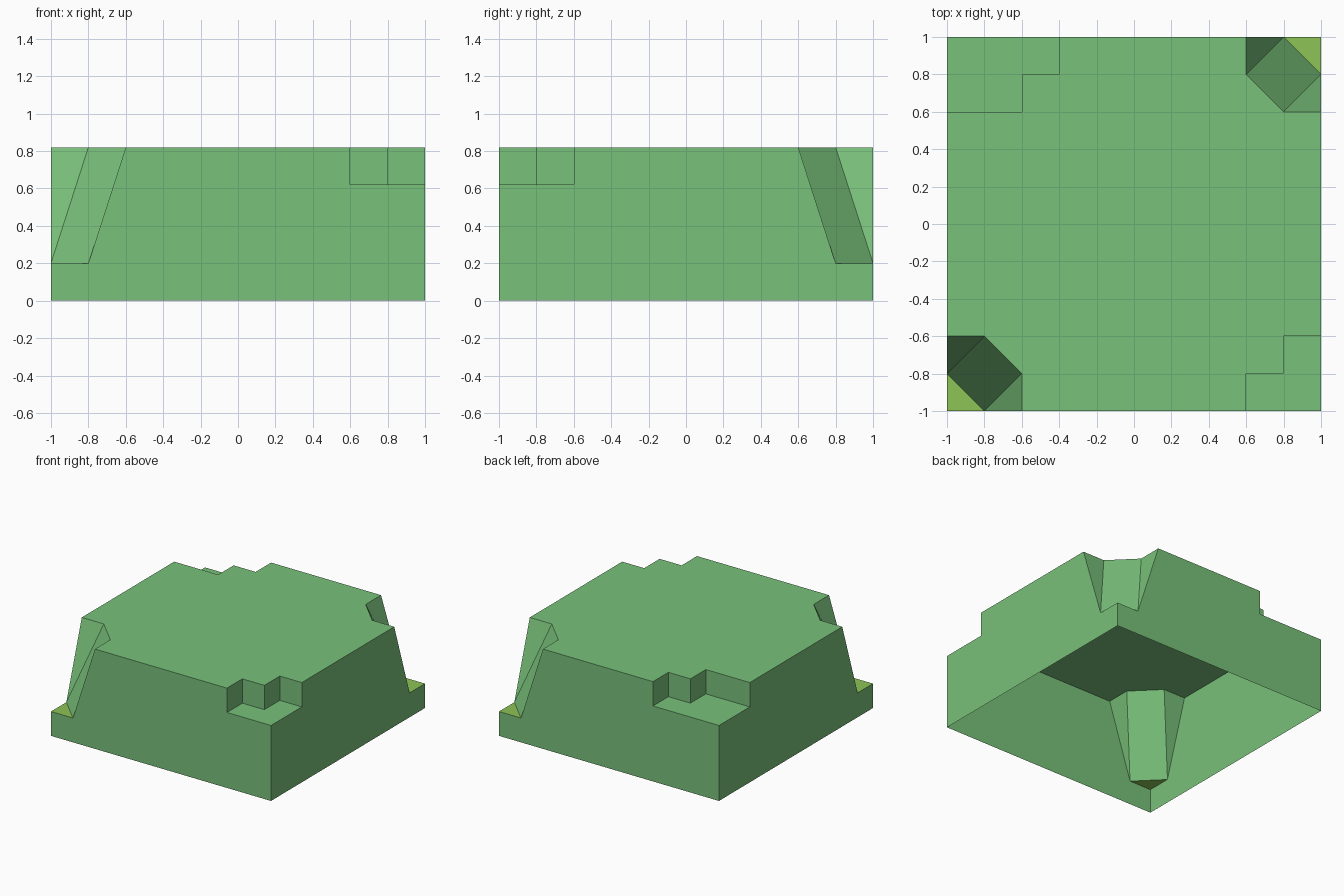
import bpy
import bmesh

cube = bpy.data.objects.get("Cube")
if cube:
    bpy.data.objects.remove(cube)

TOP, LEDGE, FOOT = 0.82, 0.62, 0.2


def make_material(name, colour):
    mat = bpy.data.materials.new(name)
    mat.use_nodes = True
    mat.diffuse_color = colour
    mat.node_tree.nodes["Principled BSDF"].inputs["Base Color"].default_value = colour
    return mat


bm = bmesh.new()


def face(points, material=0):
    f = bm.faces.new([bm.verts.new(p) for p in points])
    f.material_index = material


def wall(place, ledge_width):
    """Side wall running from a sloped corner (t=-1) to a ledge corner (t=1)."""
    inner = 1 - ledge_width
    profile = [(-1, 0), (1, 0), (1, LEDGE), (inner, LEDGE), (inner, TOP),
               (-0.6, TOP), (-0.8, FOOT), (-1, FOOT)]
    face([place(t, z) for t, z in profile])


def ledge(steps, corner):
    """Sunken stepped ledge: a flat floor and upright risers."""
    face([(x, y, LEDGE) for x, y in steps + [corner]])
    for (ax, ay), (bx, by) in zip(steps, steps[1:]):
        face([(ax, ay, LEDGE), (bx, by, LEDGE), (bx, by, TOP), (ax, ay, TOP)])


def sloped_corner(s):
    """Corner cut with a sloping middle, two side triangles and a small foot."""
    a, b = (s, 0.8 * s, FOOT), (0.8 * s, s, FOOT)
    c, d = (0.8 * s, 0.6 * s, TOP), (0.6 * s, 0.8 * s, TOP)
    face([a, c, d, b])
    face([a, (s, 0.6 * s, TOP), c])
    face([b, d, (0.6 * s, s, TOP)])
    face([a, b, (s, s, FOOT)], 1)


# Four side walls; the underside stays open
wall(lambda t, z: (t, -1, z), 0.4)
wall(lambda t, z: (-1, t, z), 0.4)
wall(lambda t, z: (1, -t, z), 0.4)
wall(lambda t, z: (-t, 1, z), 0.6)

# Stepped ledges at two opposite corners
front_steps = [(0.6, -1), (0.6, -0.8), (0.8, -0.8), (0.8, -0.6), (1, -0.6)]
back_steps = [(-0.4, 1), (-0.4, 0.8), (-0.6, 0.8), (-0.6, 0.6), (-1, 0.6)]
ledge(front_steps, (1, -1))
ledge(back_steps, (-1, 1))

# Sloped cuts at the other two corners
sloped_corner(1)
sloped_corner(-1)

# Flat top following every corner
back_slope = [(1, 0.6), (0.8, 0.6), (0.6, 0.8), (0.6, 1)]
front_slope = [(-x, -y) for x, y in back_slope]
outline = front_steps + back_slope + back_steps + front_slope
face([(x, y, TOP) for x, y in outline])

bmesh.ops.remove_doubles(bm, verts=bm.verts[:], dist=0.0001)
bmesh.ops.recalc_face_normals(bm, faces=bm.faces[:])

mesh = bpy.data.meshes.new("block_shell")
bm.to_mesh(mesh)
bm.free()
mesh.materials.append(make_material("soft green", (0.191, 0.533, 0.195, 1)))
mesh.materials.append(make_material("lime green", (0.266, 0.546, 0.093, 1)))
block = bpy.data.objects.new("block_shell", mesh)
bpy.context.collection.objects.link(block)
